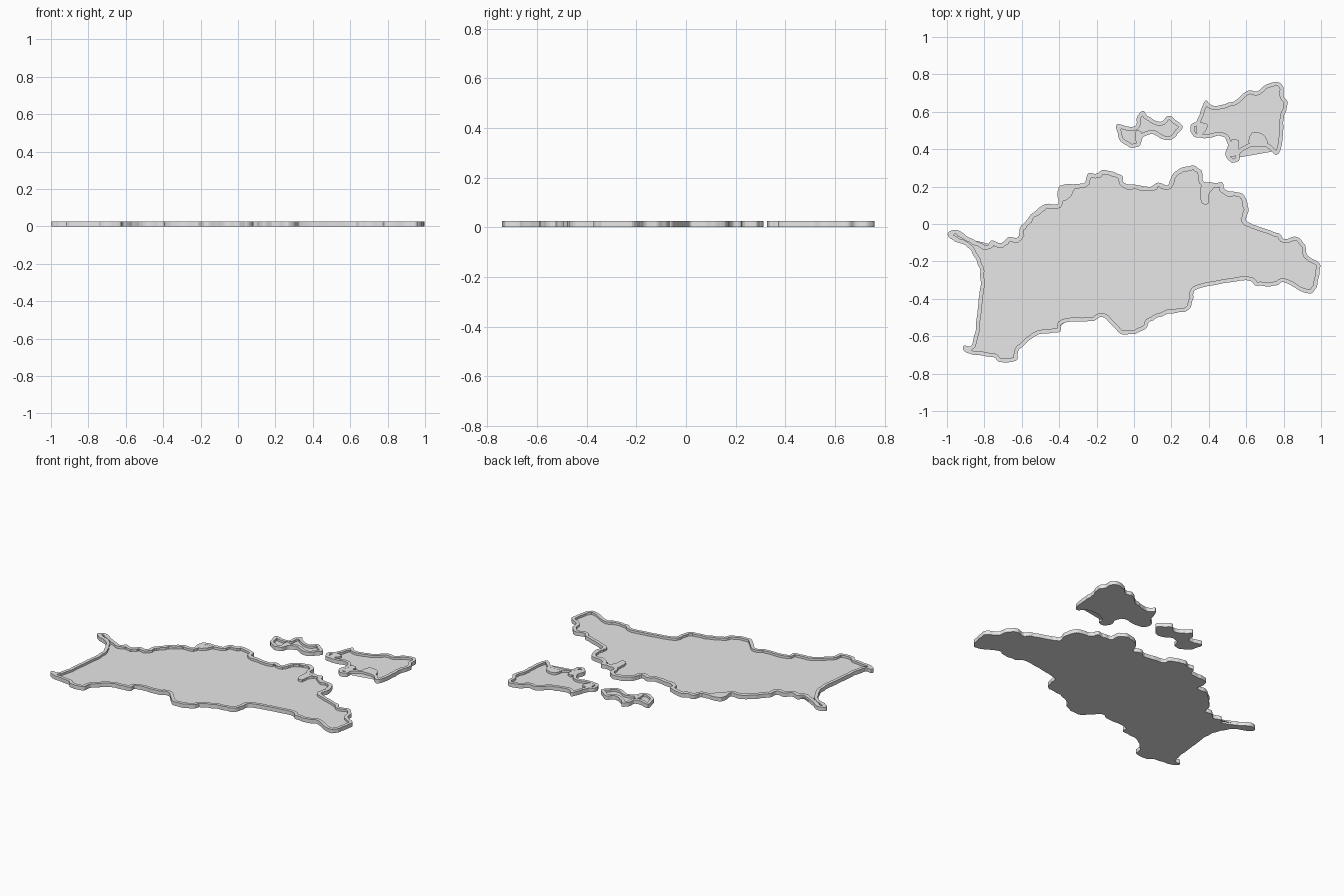
import bpy
import bmesh
from mathutils import Vector, noise

cube = bpy.data.objects.get("Cube")
if cube:
    bpy.data.objects.remove(cube, do_unlink=True)

TOP = 0.026      # height of the raised rim
FLOOR = 0.011    # height of the sunken plate
RIM = 0.021      # width of the rim
STEPS = 6        # curve points between two coast points

# One plain grey for everything
grey = bpy.data.materials.new("plain_grey")
grey.use_nodes = True
grey.diffuse_color = (0.8, 0.8, 0.8, 1)
grey.node_tree.nodes["Principled BSDF"].inputs["Base Color"].default_value = grey.diffuse_color

# Coast points in hundredths, clockwise from the western end
mainland = [
    (-100, -5), (-95, -3), (-90, -6), (-80, -11), (-76, -9), (-71, -10),
    (-67, -7), (-62, -7), (-60, -1), (-49, 10), (-41, 11), (-41, 18),
    (-38, 21), (-27, 22), (-24, 27), (-20, 27), (-16, 29), (-7, 26),
    (-5, 22), (8, 20), (13, 22), (18, 21), (21, 27), (25, 30), (31, 31),
    (36, 29), (37, 23), (42, 22), (47, 22), (49, 18), (56, 17), (60, 13),
    (61, 7), (60, 2), (65, -1), (77, -5), (80, -8), (87, -7), (91, -11),
    (93, -17), (99, -21), (99, -27), (97, -35), (92, -37), (80, -31),
    (76, -33), (66, -33), (60, -30), (36, -34), (32, -37), (31, -43),
    (27, -47), (18, -48), (9, -52), (6, -56), (-2, -59), (-8, -58),
    (-16, -50), (-23, -52), (-38, -53), (-40, -58), (-51, -59), (-61, -67),
    (-63, -73), (-71, -74), (-77, -71), (-89, -69), (-91, -65), (-86, -63),
    (-83, -40), (-82, -27), (-85, -18), (-89, -12), (-96, -9)]
middle_island = [
    (-9, 53), (-3, 52), (1, 53), (2, 58), (5, 60), (8, 57), (14, 55),
    (19, 58), (23, 55), (26, 52), (23, 48), (20, 45), (14, 46), (9, 48),
    (5, 46), (2, 41), (-4, 42), (-8, 46)]
east_island = [
    (30, 52), (34, 56), (37, 64), (39, 66), (42, 63), (48, 64), (54, 66),
    (60, 71), (66, 71), (71, 75), (79, 75), (80, 69), (82, 65), (80, 56),
    (79, 43), (76, 37), (71, 41), (63, 41), (57, 38), (56, 34), (52, 33),
    (49, 37), (50, 43), (47, 47), (38, 46), (32, 47)]


def smooth_coast(points):
    """Rounded closed line through the points, with small bumps."""
    pts = [Vector((x, y, 0)) / 100 for x, y in points]
    line = []
    for i in range(len(pts)):
        a, b, c, d = (pts[(i + k) % len(pts)] for k in (-1, 0, 1, 2))
        for s in range(STEPS):
            t = s / STEPS
            line.append(b + (c - a) * t / 2 + (a * 2 - b * 5 + c * 4 - d) * t**2 / 2
                        + (b * 3 - a - c * 3 + d) * t**3 / 2)
    return [p + inward(line, i) * noise.noise(p * 30) * 0.007
            for i, p in enumerate(line)]


def inward(line, i):
    along = line[(i + 1) % len(line)] - line[i - 1]
    return Vector((along.y, -along.x, 0)).normalized()


def inner_coast(line, ragged):
    """Inner edge of the rim; folded points reuse the last sound one."""
    result = []
    for i, p in enumerate(line):
        width = RIM
        if ragged and p.y > -0.12 and p.x < 0.62:
            width += abs(noise.noise(p * 60)) * 0.016
        q = p + inward(line, i) * width
        clear = min((q - other).length for other in line) > RIM * 0.88
        result.append(q if clear else None)
    last = next(q for q in reversed(result) if q)
    for i, q in enumerate(result):
        last = result[i] = q or last
    return result


def finish(name, bm):
    bmesh.ops.remove_doubles(bm, verts=bm.verts, dist=0.00001)
    bmesh.ops.recalc_face_normals(bm, faces=bm.faces)
    bmesh.ops.triangulate(bm, faces=[f for f in bm.faces if len(f.verts) > 4])
    mesh = bpy.data.meshes.new(name)
    bm.to_mesh(mesh)
    bm.free()
    mesh.materials.append(grey)
    bpy.context.collection.objects.link(bpy.data.objects.new(name, mesh))


def ring(bm, line, z):
    return [bm.verts.new((p.x, p.y, z)) for p in line]


def tray(name, points, ragged=False):
    """Flat plate with a raised rim following the coast."""
    bm = bmesh.new()
    outer = smooth_coast(points)
    inner = inner_coast(outer, ragged)
    rings = [ring(bm, outer, 0), ring(bm, outer, TOP),
             ring(bm, inner, TOP), ring(bm, inner, FLOOR)]
    for low, high in zip(rings, rings[1:]):
        for i in range(len(low)):
            bm.faces.new((low[i - 1], low[i], high[i], high[i - 1]))
    bm.faces.new(rings[0])
    bm.faces.new(rings[-1])
    finish(name, bm)


def headland(name, points):
    """Small raised patch that widens the rim."""
    bm = bmesh.new()
    line = smooth_coast(points)
    low, high = ring(bm, line, FLOOR), ring(bm, line, TOP - 0.0005)
    for i in range(len(low)):
        bm.faces.new((low[i - 1], low[i], high[i], high[i - 1]))
    bm.faces.new(high)
    finish(name, bm)


# Land masses
tray("mainland", mainland, ragged=True)
tray("middle_island", middle_island)
tray("east_island", east_island)

# Raised patches beside the rims
headland("north_headland", [(-39, 13), (-39, 18), (-36, 20), (-31, 20), (-33, 16), (-36, 13)])
headland("northeast_headland", [(36, 12), (36, 22), (40, 21), (43, 20), (40, 16), (40, 11)])
headland("middle_island_headland", [(1, 43), (1, 50), (4, 49), (4, 46)])
headland("east_island_west_headland", [(33, 49), (35, 54), (39, 53), (37, 48)])
headland("east_island_south_headland", [(51, 37), (52, 45), (56, 44), (55, 37)])
headland("east_island_corner_headland", [(62, 43), (63, 49), (70, 47), (71, 43)])
